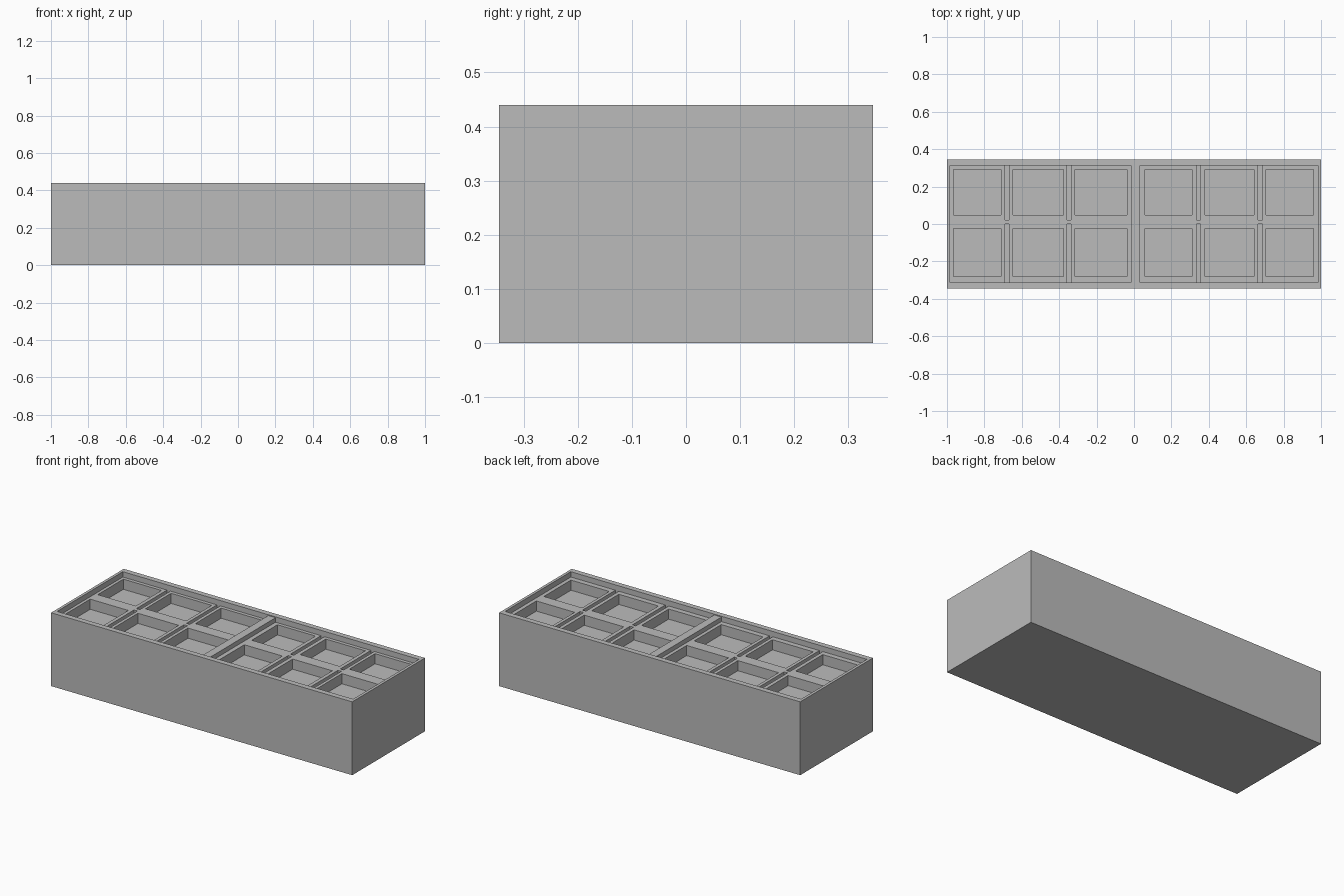
import bpy, bmesh
from mathutils import Matrix, Vector

old = bpy.data.objects.get("Cube")
if old:
    bpy.data.objects.remove(old, do_unlink=True)

grey = bpy.data.materials.new("plain grey")
grey.use_nodes = True
grey.diffuse_color = (0.5, 0.5, 0.5, 1)
grey.node_tree.nodes["Principled BSDF"].inputs["Base Color"].default_value = (0.5, 0.5, 0.5, 1)


def boxes(name, spans):
    """One object from separate boxes, each given as three (low, high) spans."""
    bm = bmesh.new()
    for span in spans:
        low, high = Vector([s[0] for s in span]), Vector([s[1] for s in span])
        place = Matrix.Translation((low + high) / 2) @ Matrix.Diagonal((*(high - low), 1))
        bmesh.ops.create_cube(bm, size=1, matrix=place)
    mesh = bpy.data.meshes.new(name)
    bm.to_mesh(mesh)
    bm.free()
    mesh.materials.append(grey)
    obj = bpy.data.objects.new(name, mesh)
    bpy.context.collection.objects.link(obj)
    return obj


RIM, BAR, SHELF, SLOT, FLOOR, ABOVE = 0.44, 0.435, 0.408, 0.375, 0.347, 0.6
END, SIDE = 0.983, 0.312

# solid tray body
tray = boxes("tray_body", [((-1, 1), (-0.345, 0.345), (0, RIM))])

# shallow recess inside the rim, then a shelf either side of the centre bar
recess = boxes("recess_cutter", [((-END, END), (-SIDE, SIDE), (BAR, ABOVE))])
shelves = boxes("shelf_cutter", [(x, (-SIDE, SIDE), (SHELF, ABOVE))
                                 for x in ((-END, -0.017), (0.031, END))])

# narrow slots between neighbouring pockets
slot_x = [(-0.69, -0.667), (-0.358, -0.336), (0.333, 0.356), (0.664, 0.687)]
slots = boxes("slot_cutter", [(x, y, (SLOT, ABOVE)) for x in slot_x
                              for y in ((-SIDE, 0), (0.022, SIDE))])

# two rows of six pockets
pocket_x = [(-0.965, -0.712), (-0.648, -0.378), (-0.316, -0.038),
            (0.058, 0.311), (0.379, 0.642), (0.706, 0.96)]
pockets = boxes("pocket_cutter", [(x, y, (FLOOR, ABOVE)) for x in pocket_x
                                  for y in ((-0.28, -0.023), (0.048, 0.291))])

# carve the body, then discard the cutters
cutters = [recess, shelves, slots, pockets]
for cutter in cutters:
    cutter.hide_render = True
    mod = tray.modifiers.new(cutter.name, "BOOLEAN")
    mod.operation, mod.solver, mod.object = "DIFFERENCE", "EXACT", cutter
bpy.context.view_layer.update()
carved = bpy.data.meshes.new_from_object(tray.evaluated_get(bpy.context.evaluated_depsgraph_get()))
tray.modifiers.clear()
tray.data = carved
for cutter in cutters:
    bpy.data.objects.remove(cutter, do_unlink=True)
